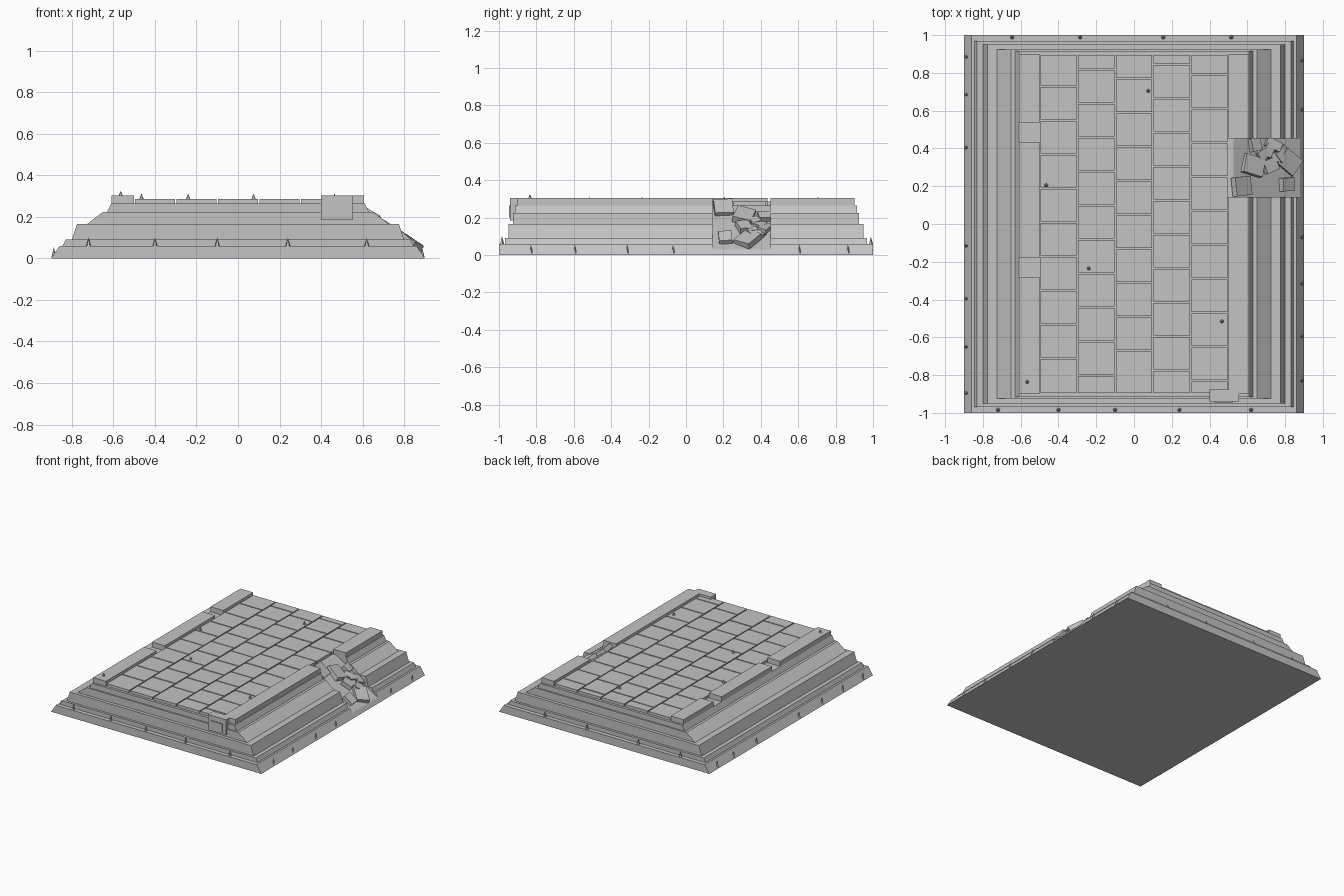
import bpy, bmesh, math, random
from mathutils import Matrix, Vector, Euler

if "Cube" in bpy.data.objects:
    bpy.data.objects.remove(bpy.data.objects["Cube"])

random.seed(4)
stone = bpy.data.materials.new("grey stone")
stone.diffuse_color = (0.55, 0.55, 0.55, 1)
stone.use_nodes = True
stone.node_tree.nodes["Principled BSDF"].inputs["Base Color"].default_value = stone.diffuse_color


def finish(name, bm):
    bmesh.ops.recalc_face_normals(bm, faces=bm.faces)
    me = bpy.data.meshes.new(name)
    bm.to_mesh(me)
    bm.free()
    me.materials.append(stone)
    ob = bpy.data.objects.new(name, me)
    bpy.context.collection.objects.link(ob)
    return ob


def add_box(bm, x0, x1, y0, y1, z0, z1):
    m = (Matrix.Translation(((x0 + x1) / 2, (y0 + y1) / 2, (z0 + z1) / 2))
         @ Matrix.Diagonal((x1 - x0, y1 - y0, z1 - z0, 1)))
    bmesh.ops.create_cube(bm, size=1, matrix=m)


def boxes(name, items):
    bm = bmesh.new()
    for b in items:
        add_box(bm, *b)
    return finish(name, bm)


def prism(name, profile, y0, y1):
    """Extrude an x-z profile along y."""
    bm = bmesh.new()
    f = bm.faces.new([bm.verts.new((x, y0, z)) for x, z in profile])
    r = bmesh.ops.extrude_face_region(bm, geom=[f])
    vs = [v for v in r["geom"] if isinstance(v, bmesh.types.BMVert)]
    bmesh.ops.translate(bm, verts=vs, vec=(0, y1 - y0, 0))
    return finish(name, bm)


# cutter for the collapsed ramp on the right side
TOP, FOOT = (0.505, 0.28), (0.885, 0.027)
Y0, Y1 = 0.142, 0.452
cutter = prism("collapse_cutter",
               [TOP, FOOT, (1.0, FOOT[1]), (1.0, 0.5), (TOP[0], 0.5)], Y0, Y1)
cutter.hide_render = True

# stepped courses: bottom half width, top half width, half length, z range
courses = [(0.90, 0.86, 1.00, 0.0, 0.06),
           (0.845, 0.83, 0.968, 0.06, 0.092),
           (0.80, 0.775, 0.95, 0.092, 0.167),
           (0.725, 0.65, 0.925, 0.167, 0.225),
           (0.63, 0.61, 0.915, 0.225, 0.265)]
for i, (a, b, l, z0, z1) in enumerate(courses):
    ob = prism(f"wall_course_{i + 1}", [(-a, z0), (a, z0), (b, z1), (-b, z1)], -l, l)
    mod = ob.modifiers.new("collapse", "BOOLEAN")
    mod.operation, mod.solver, mod.object = "DIFFERENCE", "EXACT", cutter
    bpy.context.view_layer.update()
    dg = bpy.context.evaluated_depsgraph_get()
    me = bpy.data.meshes.new_from_object(ob.evaluated_get(dg))
    ob.modifiers.clear()
    ob.data = me
bpy.data.objects.remove(cutter)

# paving slabs in five staggered columns
slabs = []
G = 0.004
for c, first in enumerate((0.73, 0.82, 0.77, 0.845, 0.79)):
    x = -0.5 + 0.2 * c
    joints = [0.9] + [first - 0.18 * k for k in range(10) if first - 0.18 * k > -0.84] + [-0.9]
    for hi, lo in zip(joints, joints[1:]):
        slabs.append((x + G, x + 0.2 - G, lo + G, hi - G, 0.262, 0.286 + random.uniform(-.001, .001)))
boxes("paving_slabs", slabs)

# kerbs along both edges, broken by gaps
boxes("left_kerb", [(-0.61, -0.5, a, b, 0.262, 0.304)
                    for a, b in ((-0.9, -0.28), (-0.18, 0.435), (0.535, 0.9))])
boxes("right_kerb", [(0.5, 0.608, a, b, 0.262, 0.304) for a, b in ((-0.9, Y0), (Y1, 0.9))])

# corner marker stone with a raised plate
boxes("corner_stone", [(0.4, 0.555, -0.94, -0.875, 0.185, 0.304)])
boxes("corner_plate", [(0.425, 0.525, -0.946, -0.938, 0.2, 0.265)])

# fallen blocks on the ramp: x, y, length, width, yaw
slope = math.atan2(TOP[1] - FOOT[1], FOOT[0] - TOP[0])
fallen = [(0.57, 0.20, 0.11, 0.10, 5), (0.63, 0.31, 0.12, 0.10, -15), (0.64, 0.42, 0.06, 0.07, 10),
          (0.72, 0.31, 0.08, 0.07, 20), (0.82, 0.33, 0.12, 0.10, -35), (0.81, 0.21, 0.08, 0.07, 4),
          (0.735, 0.42, 0.09, 0.05, -25), (0.78, 0.37, 0.08, 0.06, 40), (0.68, 0.37, 0.06, 0.05, 30),
          (0.71, 0.39, 0.07, 0.05, 60), (0.75, 0.355, 0.06, 0.05, 15)]
bm = bmesh.new()
for x, y, l, w, yaw in fallen:
    z = TOP[1] - (x - TOP[0]) * math.tan(slope)
    tilt = Euler((random.uniform(-.2, .2), slope + random.uniform(-.15, .15), 0)).to_matrix().to_4x4()
    m = (Matrix.Translation((x, y, z + 0.014)) @ tilt
         @ Matrix.Rotation(math.radians(yaw), 4, "Z") @ Matrix.Diagonal((l, w, 0.035, 1)))
    bmesh.ops.create_cube(bm, size=1, matrix=m)
finish("fallen_blocks", bm)

# small grass tufts
tufts = [(x, -0.984, 0.058, 0.044) for x in (-0.72, -0.4, -0.1, 0.24, 0.62)]
tufts += [(x, 0.988, 0.058, 0.04) for x in (-0.645, -0.285, 0.155, 0.515)]
tufts += [(-0.887, y, 0.008, 0.046) for y in (0.885, 0.685, 0.405, -0.115, -0.395, -0.65, -0.895)]
tufts += [(0.887, y, 0.008, 0.046) for y in (0.865, 0.605, -0.07, -0.315, -0.595, -0.83)]
tufts += [(0.075, 0.705, 0.283, 0.03), (-0.465, 0.205, 0.283, 0.03), (-0.24, -0.235, 0.283, 0.03),
          (0.465, -0.515, 0.283, 0.03), (-0.565, -0.835, 0.3, 0.026)]
bm = bmesh.new()
for x, y, z, h in tufts:
    bmesh.ops.create_cone(bm, cap_ends=True, segments=5, radius1=0.012, radius2=0, depth=h,
                          matrix=Matrix.Translation((x, y, z + h / 2)))
finish("grass_tufts", bm)
